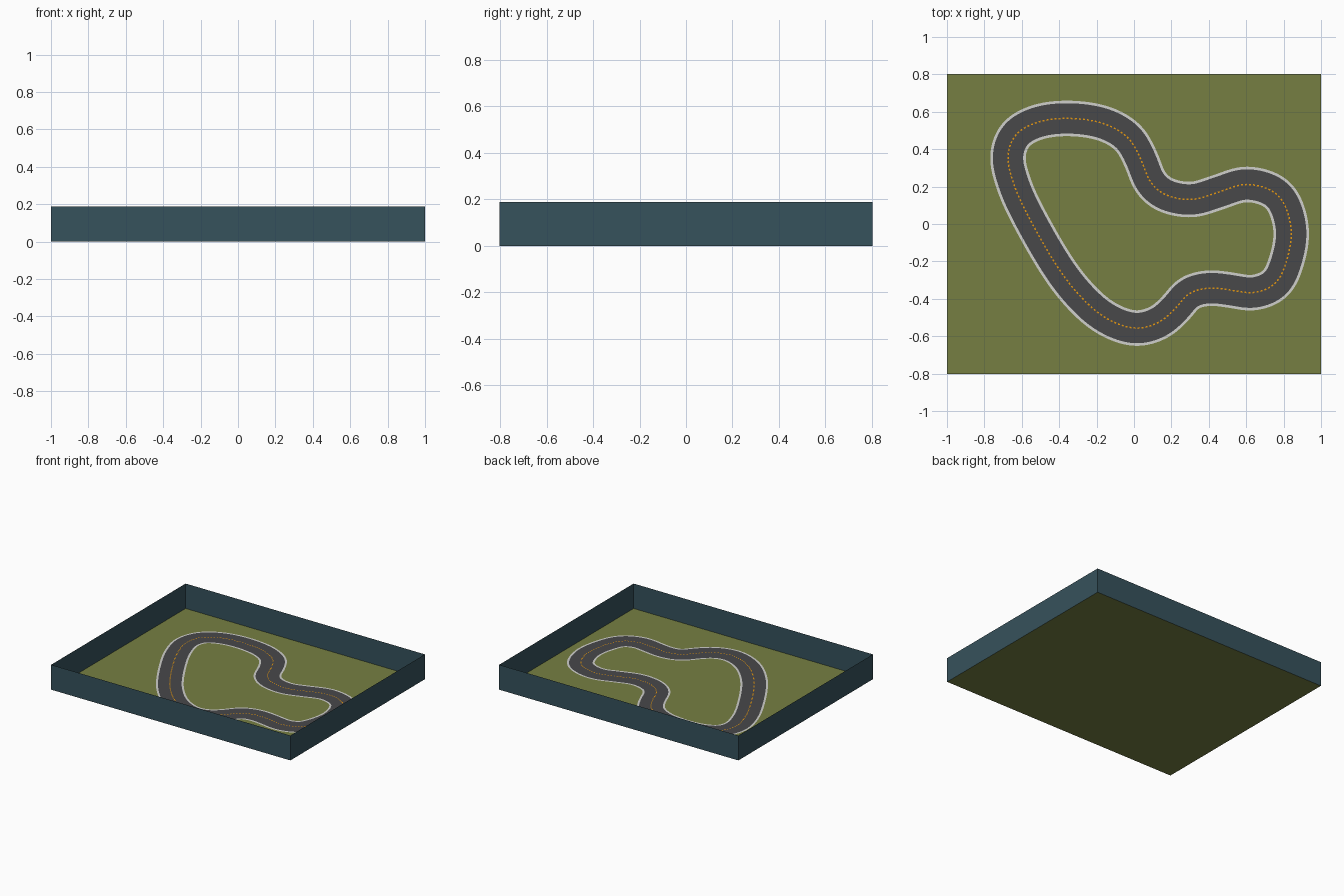
import bpy, bmesh, math
from mathutils import Vector

if "Cube" in bpy.data.objects:
    bpy.data.objects.remove(bpy.data.objects["Cube"])

HX, HY, WALL_H = 1.0, 0.803, 0.188


def material(name, rgb):
    m = bpy.data.materials.new(name)
    lin = [(c / 255 / 12.92) if c / 255 <= 0.04045 else ((c / 255 + 0.055) / 1.055) ** 2.4 for c in rgb]
    m.diffuse_color = (*lin, 1)
    m.use_nodes = True
    m.node_tree.nodes["Principled BSDF"].inputs["Base Color"].default_value = m.diffuse_color
    return m


GRASS = material("grass green", (118, 127, 66))
WALL = material("slate blue", (54, 82, 92))
ASPHALT = material("asphalt grey", (72, 72, 74))
WHITE = material("edge white", (208, 208, 204))
ORANGE = material("line orange", (235, 155, 15))


def mesh_object(name, quads, mat):
    bm = bmesh.new()
    for q in quads:
        bm.faces.new([bm.verts.new(p) for p in q])
    bmesh.ops.remove_doubles(bm, verts=bm.verts, dist=1e-5)
    me = bpy.data.meshes.new(name)
    bm.to_mesh(me)
    bm.free()
    me.materials.append(mat)
    ob = bpy.data.objects.new(name, me)
    bpy.context.collection.objects.link(ob)
    return ob


# Grass floor and the four thin surrounding walls
corners = [(-HX, -HY), (HX, -HY), (HX, HY), (-HX, HY)]
mesh_object("grass_floor", [[(x, y, 0) for x, y in corners]], GRASS)
for i, side in enumerate(("front", "right", "back", "left")):
    (ax, ay), (bx, by) = corners[i], corners[(i + 1) % 4]
    mesh_object(side + "_wall", [[(ax, ay, 0), (bx, by, 0), (bx, by, WALL_H), (ax, ay, WALL_H)]], WALL)

# Track centre line, clockwise from the top
PATH = [(-0.36, 0.565), (-0.155, 0.535), (-0.03, 0.46), (0.035, 0.35), (0.09, 0.22), (0.165, 0.157),
        (0.31, 0.13), (0.445, 0.168), (0.605, 0.213), (0.77, 0.155), (0.84, -0.02), (0.815, -0.2),
        (0.755, -0.32), (0.64, -0.368), (0.515, -0.353), (0.40, -0.342), (0.295, -0.37), (0.22, -0.453),
        (0.135, -0.525), (0.01, -0.558), (-0.155, -0.50), (-0.34, -0.325), (-0.555, 0.022),
        (-0.645, 0.22), (-0.675, 0.365), (-0.635, 0.475), (-0.53, 0.54)]


def smooth_loop(points, n):
    """Catmull-Rom loop, resampled evenly to n points and lightly relaxed."""
    P = [Vector(p) for p in points]
    dense = []
    for i in range(len(P)):
        a, b, c, d = P[i - 1], P[i], P[(i + 1) % len(P)], P[(i + 2) % len(P)]
        ta, tb, tc = [max((v - u).length, 1e-6) ** 0.5 for u, v in ((a, b), (b, c), (c, d))]
        m1 = ((b - a) / ta - (c - a) / (ta + tb) + (c - b) / tb) * tb
        m2 = ((c - b) / tb - (d - b) / (tb + tc) + (d - c) / tc) * tb
        for k in range(40):
            t = k / 40
            dense.append(b * (2*t**3 - 3*t*t + 1) + m1 * (t**3 - 2*t*t + t)
                         + c * (3*t*t - 2*t**3) + m2 * (t**3 - t*t))
    dense.append(dense[0].copy())
    total = sum((v - u).length for u, v in zip(dense, dense[1:]))
    out, run, j = [], 0.0, 0
    for i in range(n):
        s = total * i / n
        while run + (dense[j + 1] - dense[j]).length < s:
            run += (dense[j + 1] - dense[j]).length
            j += 1
        seg = dense[j + 1] - dense[j]
        out.append(dense[j] + seg * ((s - run) / max(seg.length, 1e-9)))
    for _ in range(12):
        out = [(out[i - 1] + out[i] * 2 + out[(i + 1) % n]) / 4 for i in range(n)]
    return out


N = 400
LINE = smooth_loop(PATH, N)


def strip(name, inner, outer, z, mat, keep=lambda i: True):
    """Ribbon between two sideways offsets of the centre line."""
    def at(i, off):
        t = (LINE[(i + 1) % N] - LINE[(i - 1) % N]).normalized()
        p = LINE[i % N] + Vector((-t.y, t.x)) * off
        return (p.x, p.y, z)
    return mesh_object(name, [[at(i, inner), at(i + 1, inner), at(i + 1, outer), at(i, outer)]
                              for i in range(N) if keep(i)], mat)


# Road surface, painted edges and dashed centre line
strip("road", -0.081, 0.081, 0.003, ASPHALT)
strip("outer_edge_line", 0.081, 0.095, 0.003, WHITE)
strip("inner_edge_line", -0.095, -0.081, 0.003, WHITE)
strip("centre_dashes", -0.004, 0.004, 0.005, ORANGE, lambda i: i % 2 == 0)
